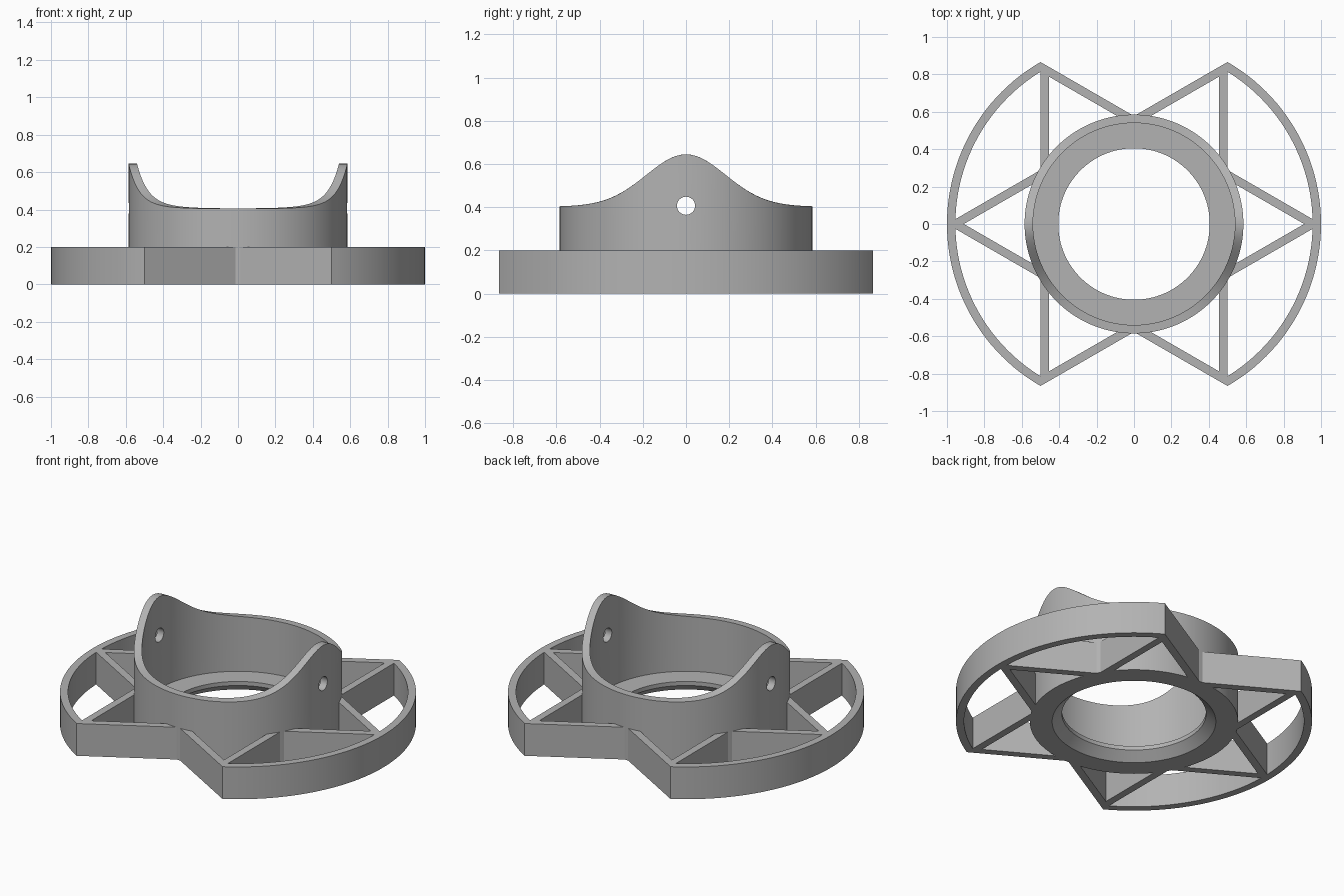
import bpy, bmesh
from math import sin, cos, pi, sqrt, exp, radians
from mathutils import Matrix, Vector

cube = bpy.data.objects.get("Cube")
if cube:
    bpy.data.objects.remove(cube)

WEB_H = 0.2        # height of the star and rim webs
WALL = 0.045       # web and cup wall thickness
CUP_R = 0.585      # outer radius of the cup

grey = bpy.data.materials.new("plain grey")
grey.use_nodes = True
color = (0.45, 0.45, 0.45, 1)
grey.diffuse_color = color
grey.node_tree.nodes["Principled BSDF"].inputs["Base Color"].default_value = color


def finish(name, bm):
    bmesh.ops.recalc_face_normals(bm, faces=bm.faces)
    mesh = bpy.data.meshes.new(name)
    bm.to_mesh(mesh)
    bm.free()
    obj = bpy.data.objects.new(name, mesh)
    bpy.context.collection.objects.link(obj)
    mesh.materials.append(grey)
    return obj


def smooth(obj):
    bpy.ops.object.select_all(action='DESELECT')
    obj.select_set(True)
    bpy.context.view_layer.objects.active = obj
    bpy.ops.object.shade_smooth_by_angle(angle=radians(30))


def prism(bm, outline, height, turn=0):
    """Extrude a flat outline upward, turned about z."""
    rot = Matrix.Rotation(turn, 3, 'Z')
    face = bm.faces.new([bm.verts.new(rot @ Vector((x, y, 0))) for x, y in outline])
    top = bmesh.ops.extrude_face_region(bm, geom=[face])["geom"]
    verts = [v for v in top if isinstance(v, bmesh.types.BMVert)]
    bmesh.ops.translate(bm, vec=(0, 0, height), verts=verts)


# Star struts: six V shapes whose arms die into the cup wall
def arm_point(dist, along, side):
    x = dist * cos(pi / 3) + along * sin(pi / 3)
    y = dist * sin(pi / 3) - along * cos(pi / 3)
    return (x, side * y)


inner = 0.5 - WALL
end_r = CUP_R - 0.015
out_end = sqrt(end_r ** 2 - 0.25)
in_end = sqrt(end_r ** 2 - inner ** 2)
vee = [(1, 0), arm_point(0.5, out_end, 1), arm_point(inner, in_end, 1),
       (2 * inner, 0), arm_point(inner, in_end, -1), arm_point(0.5, out_end, -1)]
bm = bmesh.new()
for k in range(6):
    prism(bm, vee, WEB_H, k * pi / 3)
finish("star_struts", bm)

# Curved rims on the left and right
STEPS = 48
angles = [(-1 + 2 * i / STEPS) * pi / 3 for i in range(STEPS + 1)]
band = [(cos(a), sin(a)) for a in angles]
band += [((1 - WALL) * cos(a), (1 - WALL) * sin(a)) for a in reversed(angles)]
for name, turn in (("left_rim", 0), ("right_rim", pi)):
    bm = bmesh.new()
    prism(bm, band, WEB_H, turn)
    smooth(finish(name, bm))


# Cup: lathed section whose top edge swells into two ears
def ear_height(y):
    return 0.403 + 0.242 * exp(-(y / 0.26) ** 2)


SEGS = 144
TOP = None
section = [(0.46, 0), (CUP_R, 0), (CUP_R, TOP), (CUP_R - WALL, TOP),
           (CUP_R - WALL, 0.075), (0.405, 0.075), (0.405, 0.05)]
bm = bmesh.new()
rings = []
for i in range(SEGS):
    a = 2 * pi * i / SEGS
    rings.append([bm.verts.new((r * cos(a), r * sin(a),
                                ear_height(r * sin(a)) if z is TOP else z))
                  for r, z in section])
for i in range(SEGS):
    a, b = rings[i - 1], rings[i]
    for j in range(len(section)):
        bm.faces.new((a[j - 1], b[j - 1], b[j], a[j]))
cup = finish("cup", bm)

# Pivot holes through both ears
bm = bmesh.new()
bmesh.ops.create_cone(bm, cap_ends=True, segments=32, radius1=0.042, radius2=0.042,
                      depth=2, matrix=Matrix.Translation((0, 0, 0.407)) @ Matrix.Rotation(pi / 2, 4, 'Y'))
cutter = finish("pivot_hole_cutter", bm)
cutter.hide_render = True
cut = cup.modifiers.new("pivot_holes", 'BOOLEAN')
cut.object = cutter
cut.operation = 'DIFFERENCE'
cut.solver = 'EXACT'
bpy.context.view_layer.objects.active = cup
bpy.ops.object.modifier_apply(modifier=cut.name)
bpy.data.objects.remove(cutter)
smooth(cup)
